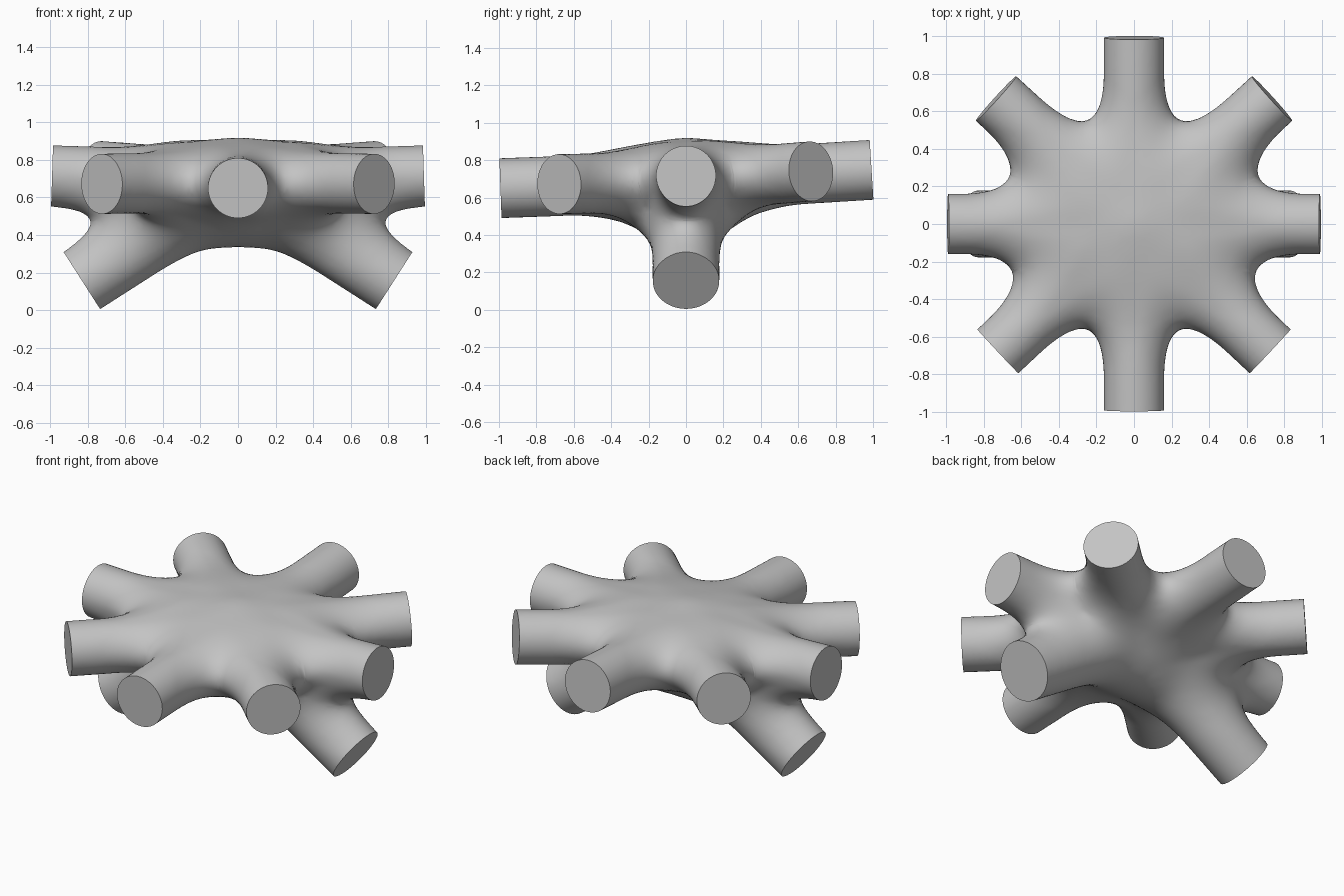
import bpy
import bmesh
import math
from mathutils import Vector, Matrix

cube = bpy.data.objects.get("Cube")
if cube:
    bpy.data.objects.remove(cube, do_unlink=True)

CENTRE = Vector((0, 0, 0.686))
VOXEL = 0.026

# Arm ends (right half mirrored) and radii
arms = [(Vector((0, -0.992, 0.65)), 0.16), (Vector((0, 0.992, 0.748)), 0.16)]
for end, radius in (((0.99, 0, 0.717), 0.16), ((0.725, -0.678, 0.672), 0.16),
                    ((0.735, 0.668, 0.74), 0.16), ((0.83, 0, 0.155), 0.178)):
    for side in (1, -1):
        arms.append((Vector((end[0] * side, end[1], end[2])), radius))
axes = [((end - CENTRE).normalized(), radius) for end, radius in arms]

# Local changes of fillet size: place, amount, reach
BASE_FILLET = 0.34
fillets = [(Vector((0, 0, 0.915)), -0.19, 0.2),
           (Vector((0, 0, 0.335)), 0.04, 0.25),
           (Vector((0.65, 0.27, 0.69)), 0.05, 0.2),
           (Vector((0.79, 0, 0.47)), -0.06, 0.15)]


def field(p):
    """Distance to the arms, blended with a fillet where they meet."""
    q = p - CENTRE
    qq = q.length_squared
    dists = []
    for axis, radius in axes:
        t = max(q.dot(axis), 0)
        dists.append(math.sqrt(max(qq - t * t, 0)) - radius)
    near = min(dists)
    mirrored = Vector((abs(p.x), abs(p.y), p.z))
    k = BASE_FILLET
    for place, amount, reach in fillets:
        k += amount * math.exp(-(mirrored - place).length_squared / reach ** 2 / 2)
    total = sum((k - d + near) ** 8 for d in dists if d - near < k) - k ** 8
    return near - max(total, 0) ** 0.25 / (4 * k)


def project(bm, steps):
    """Move the vertices on to the blended surface."""
    h = 0.002
    shifts = [Vector((h, 0, 0)), Vector((0, h, 0)), Vector((0, 0, h))]
    for v in bm.verts:
        for _ in range(steps):
            value = field(v.co)
            if abs(value) < 0.0004:
                break
            grad = Vector([(field(v.co + s) - value) / h for s in shifts])
            move = grad * (-value / max(grad.length_squared, 0.2))
            if move.length > 0.06:
                move.length = 0.06
            v.co += move


# Rough union of rods and a hub drum
bm = bmesh.new()
for axis, radius in axes:
    turn = axis.to_track_quat('Z', 'Y').to_matrix().to_4x4()
    place = Matrix.Translation(CENTRE + axis * 0.56) @ turn
    bmesh.ops.create_cone(bm, cap_ends=True, segments=32, radius1=0.2,
                          radius2=0.2, depth=1.12, matrix=place)
bmesh.ops.create_cone(bm, cap_ends=True, segments=48, radius1=0.57, radius2=0.57,
                      depth=0.38, matrix=Matrix.Translation(CENTRE))
mesh = bpy.data.meshes.new("branching_node")
bm.to_mesh(mesh)
bm.free()
node = bpy.data.objects.new("branching_node", mesh)
bpy.context.collection.objects.link(node)
remesh = node.modifiers.new("merge", 'REMESH')
remesh.mode = 'VOXEL'
remesh.voxel_size = VOXEL
bpy.context.view_layer.update()
merged = bpy.data.meshes.new_from_object(
    node.evaluated_get(bpy.context.evaluated_depsgraph_get()))
node.modifiers.clear()

# Relax on to the filleted surface
bm = bmesh.new()
bm.from_mesh(merged)
for _ in range(4):
    project(bm, 2)
    bmesh.ops.smooth_vert(bm, verts=bm.verts[:], factor=0.5, use_axis_x=True,
                          use_axis_y=True, use_axis_z=True)
project(bm, 3)

# Cut the arms square and close their ends
for (end, _), (axis, _) in zip(arms, axes):
    bmesh.ops.bisect_plane(bm, geom=bm.verts[:] + bm.edges[:] + bm.faces[:], dist=0.0005,
                           plane_co=end, plane_no=axis, clear_outer=True)
rims = [e for e in bm.edges if e.is_boundary]
bmesh.ops.holes_fill(bm, edges=rims, sides=0)
bmesh.ops.recalc_face_normals(bm, faces=bm.faces[:])
bm.to_mesh(mesh)
bm.free()
bpy.data.meshes.remove(merged)

# Plain grey material
grey = bpy.data.materials.new("plain grey")
grey.use_nodes = True
colour = (0.55, 0.55, 0.55, 1)
grey.diffuse_color = colour
grey.node_tree.nodes["Principled BSDF"].inputs["Base Color"].default_value = colour
mesh.materials.clear()
mesh.materials.append(grey)

for other in bpy.context.selected_objects:
    other.select_set(False)
node.select_set(True)
bpy.context.view_layer.objects.active = node
bpy.ops.object.shade_smooth_by_angle(angle=math.radians(40))
